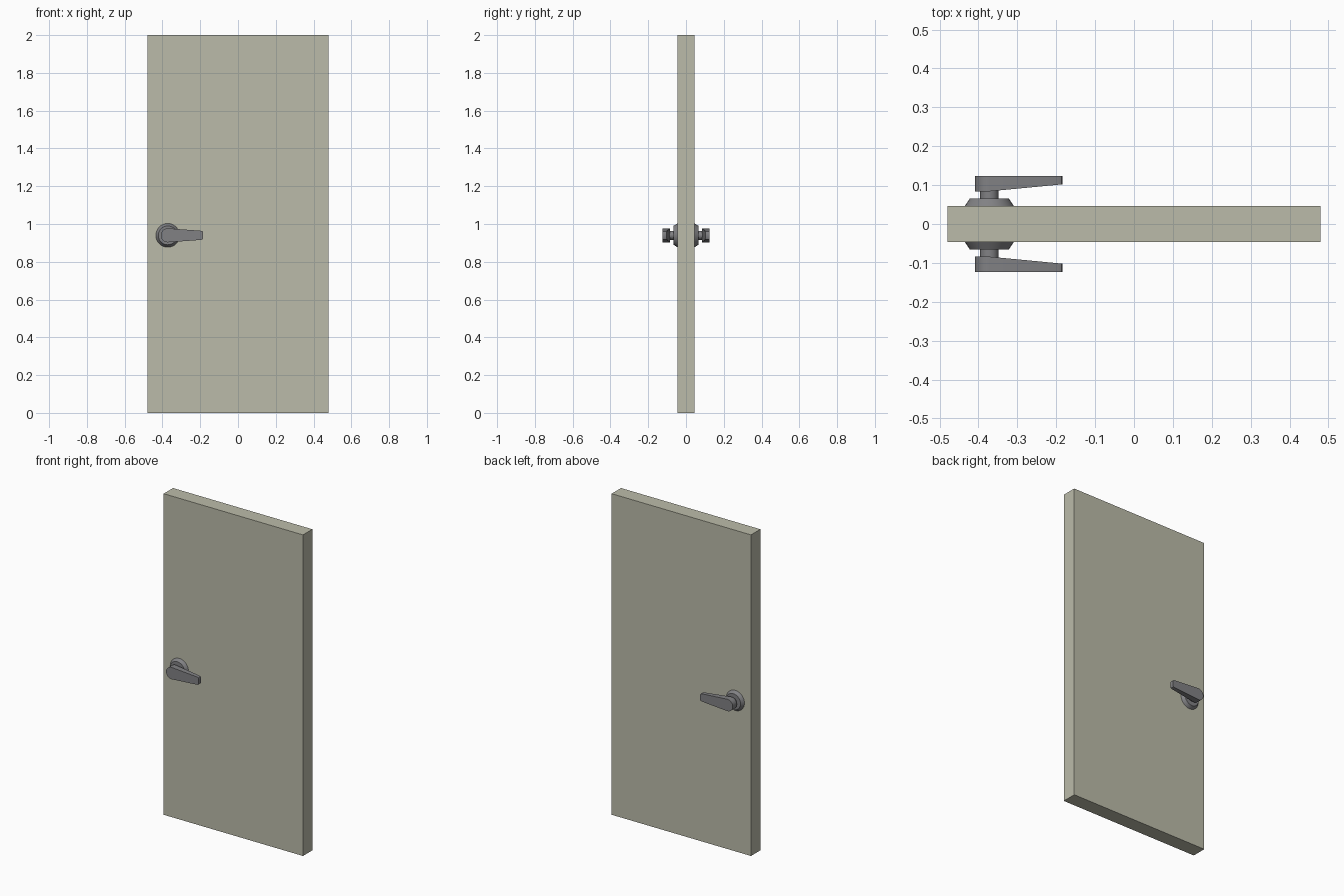
import bpy, bmesh, math

if "Cube" in bpy.data.objects:
    bpy.data.objects.remove(bpy.data.objects["Cube"])

HX, HZ = -0.372, 0.94      # handle axis
DOOR_Y = 0.046             # half thickness of the slab


def material(name, color):
    m = bpy.data.materials.new(name)
    m.diffuse_color = (*color, 1)
    m.use_nodes = True
    m.node_tree.nodes["Principled BSDF"].inputs["Base Color"].default_value = m.diffuse_color
    return m


door_mat = material("door_paint", (0.50, 0.50, 0.40))
metal = material("handle_metal", (0.22, 0.22, 0.23))


def make_object(name, bm, mat):
    bmesh.ops.recalc_face_normals(bm, faces=bm.faces)
    me = bpy.data.meshes.new(name)
    bm.to_mesh(me)
    bm.free()
    me.materials.append(mat)
    ob = bpy.data.objects.new(name, me)
    bpy.context.collection.objects.link(ob)
    bpy.ops.object.select_all(action='DESELECT')
    ob.select_set(True)
    bpy.context.view_layer.objects.active = ob
    bpy.ops.object.shade_smooth_by_angle(angle=math.radians(30))
    return ob


def loft(name, rings, mat):
    """Join closed rings of points and cap both ends."""
    bm = bmesh.new()
    loops = [[bm.verts.new(p) for p in ring] for ring in rings]
    n = len(loops[0])
    for a, b in zip(loops, loops[1:]):
        for i in range(n):
            j = (i + 1) % n
            bm.faces.new((a[i], a[j], b[j], b[i]))
    bm.faces.new(loops[0])
    bm.faces.new(loops[-1])
    # inner lever face bends at the hub, so keep its caps planar
    bmesh.ops.connect_verts_nonplanar(bm, angle_limit=0.01, faces=bm.faces[:])
    return make_object(name, bm, mat)


def circle(radius, y, n=32):
    return [(HX + radius * math.cos(2 * math.pi * i / n), y,
             HZ + radius * math.sin(2 * math.pi * i / n)) for i in range(n)]


# door slab
bm = bmesh.new()
bmesh.ops.create_cube(bm, size=1)
for v in bm.verts:
    v.co = (v.co.x * 0.96, v.co.y * 2 * DOOR_Y, v.co.z * 2 + 1)
make_object("door_slab", bm, door_mat)

# lever outline: round hub, tapering arm, softened tip
R = 0.037
outline = [(R * math.cos(math.radians(a)), R * math.sin(math.radians(a)))
           for a in [90 + 180 * i / 16 for i in range(17)]]
outline += [(0.178, -0.024), (0.185, -0.021), (0.188, -0.015),
            (0.188, 0.015), (0.185, 0.021), (0.178, 0.024)]


def inner_y(x):
    return 0.084 + 0.018 * max(x, 0) / 0.188


for side, s in (("front", -1), ("back", 1)):
    # chamfered rose plate
    loft(side + "_rose", [circle(0.063, s * DOOR_Y), circle(0.050, s * 0.066)], metal)
    # neck
    loft(side + "_neck", [circle(0.0235, s * 0.062), circle(0.0235, s * 0.088)], metal)
    # lever
    inner = [(HX + x, s * inner_y(x), HZ + z) for x, z in outline]
    outer = [(HX + x, s * 0.124, HZ + z) for x, z in outline]
    loft(side + "_lever", [inner, outer], metal)
